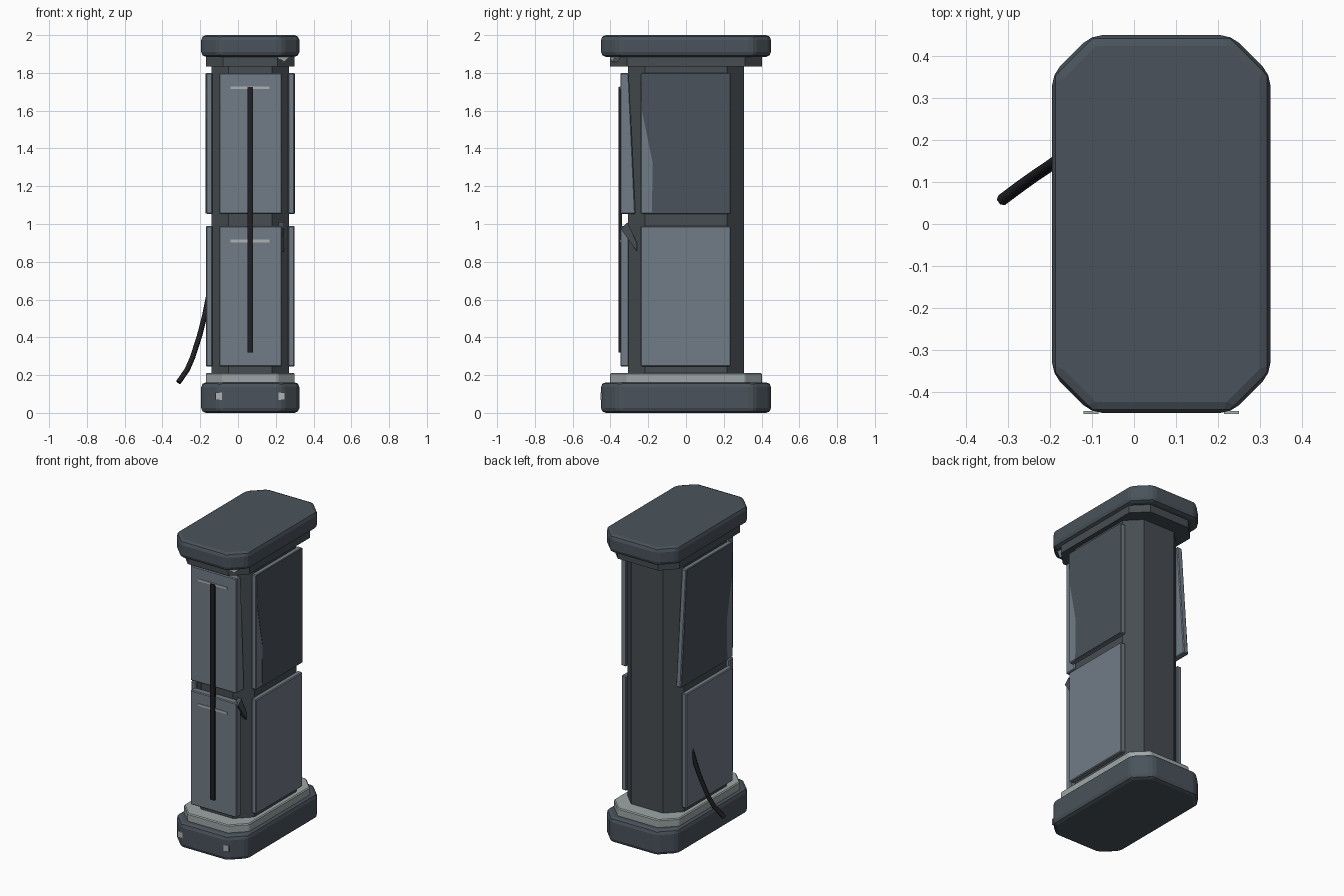
import bpy, bmesh
from mathutils import Vector

if "Cube" in bpy.data.objects:
    bpy.data.objects.remove(bpy.data.objects["Cube"])

CX = 0.065  # centre line of the tower


def mat(name, col):
    m = bpy.data.materials.new(name)
    m.diffuse_color = (*col, 1)
    m.use_nodes = True
    m.node_tree.nodes["Principled BSDF"].inputs["Base Color"].default_value = m.diffuse_color
    return m


SLAB = mat("slate", (0.068, 0.086, 0.104))
COLUMN = mat("dark grey", (0.062, 0.074, 0.084))
PANEL = mat("steel grey", (0.165, 0.2, 0.24))
TRIM = mat("light grey", (0.34, 0.38, 0.385))
BLACK = mat("black", (0.014, 0.014, 0.018))
MARK = mat("pale grey", (0.42, 0.45, 0.46))


def finish(bm, name, material, bevel=0, seg=1):
    bmesh.ops.recalc_face_normals(bm, faces=bm.faces)
    if bevel:
        bmesh.ops.bevel(bm, geom=bm.edges[:], offset=bevel, segments=seg,
                        profile=0.5, affect='EDGES', clamp_overlap=True)
    me = bpy.data.meshes.new(name)
    bm.to_mesh(me)
    bm.free()
    ob = bpy.data.objects.new(name, me)
    bpy.context.collection.objects.link(ob)
    me.materials.append(material)
    return ob


def prism(name, pts, direction, material, bevel=0, seg=1):
    """Extrude a flat outline along a direction."""
    bm = bmesh.new()
    f = bm.faces.new([bm.verts.new(p) for p in pts])
    r = bmesh.ops.extrude_face_region(bm, geom=[f])
    vs = [v for v in r['geom'] if isinstance(v, bmesh.types.BMVert)]
    bmesh.ops.translate(bm, verts=vs, vec=Vector(direction))
    # keep the starting cap if extrusion dropped it
    if len(bm.faces) < len(pts) + 2:
        start = [v for v in bm.verts if v not in vs]
        bmesh.ops.contextual_create(bm, geom=start)
    return finish(bm, name, material, bevel, seg)


def octagon(name, hx, hy, c, z0, z1, material, bevel=0, seg=1):
    q = [(hx, hy - c), (hx - c, hy), (c - hx, hy), (-hx, hy - c),
         (-hx, c - hy), (c - hx, -hy), (hx - c, -hy), (hx, c - hy)]
    return prism(name, [(CX + x, y, z0) for x, y in q], (0, 0, z1 - z0), material, bevel, seg)


def box(name, lo, hi, material, bevel=0, tweak=None):
    bm = bmesh.new()
    bmesh.ops.create_cube(bm, size=1)
    for v in bm.verts:
        v.co = Vector([lo[i] if v.co[i] < 0 else hi[i] for i in range(3)])
        if tweak:
            tweak(v.co)
    return finish(bm, name, material, bevel)


# End slabs, trims and column
octagon("base_slab", 0.26, 0.45, 0.093, 0, 0.162, SLAB, 0.026, 2)
octagon("top_slab", 0.26, 0.45, 0.093, 1.885, 2.0, SLAB, 0.026, 2)
octagon("base_trim", 0.235, 0.402, 0.09, 0.155, 0.212, TRIM, 0.006)
octagon("top_collar", 0.235, 0.402, 0.09, 1.835, 1.89, COLUMN)
octagon("column", 0.205, 0.308, 0.09, 0.2, 1.85, COLUMN)


# Bent panels: deeper lower back edge in front, swung rear corner on the left
def bend_front(co):
    if co.y > -0.32 and co.z < 1.2:
        co.y += 0.035


def bend_left(co):
    if co.y > 0 and co.z < 1.2:
        co.y += 0.06


for row, z0, z1 in (("lower", 0.245, 0.99), ("upper", 1.053, 1.8)):
    up = row == "upper"
    box(row + "_front_panel", (-0.1, -0.348, z0), (0.233, -0.303, z1), PANEL, 0.005,
        bend_front if up else None)
    box(row + "_right_panel", (0.265, -0.24, z0), (0.299, 0.237, z1), PANEL, 0.005)
    box(row + "_left_panel", (-0.169, -0.24, z0), (-0.135, 0.237, z1), PANEL, 0.005,
        bend_left if up else None)

# Dark sheets covering most of the upper side panels
for side, x, dx, rear in (("right", 0.298, 0.003, 0), ("left", -0.168, -0.003, 0.058)):
    outline = [(-0.238, 1.798), (-0.233, 1.6), (-0.176, 1.32), (-0.181, 1.055),
               (0.233 + rear, 1.055), (0.233, 1.798)]
    prism(side + "_dark_sheet", [(x, y, z) for y, z in outline], (dx, 0, 0), SLAB)

# Front strip and pale marks
box("front_strip", (0.05, -0.357, 0.32), (0.08, -0.34, 1.725), BLACK)
for i, z in enumerate((0.91, 1.722)):
    box("front_line_%d" % i, (-0.04, -0.352, z - 0.007), (0.167, -0.345, z + 0.007), MARK)
for i, s in enumerate((-1, 1)):
    x = CX + s * 0.167
    box("base_light_%d" % i, (x - 0.018, -0.453, 0.067), (x + 0.018, -0.445, 0.107), MARK)

# Torn flap by the lower front panel and shard under the top slab
prism("torn_flap", [(0.215, -0.345, 0.975), (0.215, -0.31, 1.01), (0.215, -0.26, 0.9),
                    (0.215, -0.26, 0.855)], (0.028, 0, 0), COLUMN)
prism("top_shard", [(0.2, -0.405, 1.886), (0.275, -0.375, 1.886), (0.245, -0.39, 1.858)],
      (0, 0.03, 0), TRIM)

# Loose cable on the left
path = [(-0.155, 0.17, 0.62), (-0.175, 0.157, 0.52), (-0.203, 0.137, 0.41),
        (-0.24, 0.112, 0.295), (-0.268, 0.092, 0.23), (-0.315, 0.057, 0.162)]
cu = bpy.data.curves.new("loose_cable", 'CURVE')
cu.dimensions = '3D'
cu.bevel_depth = 0.014
cu.bevel_resolution = 1
cu.use_fill_caps = True
sp = cu.splines.new('POLY')
sp.points.add(len(path) - 1)
for p, co in zip(sp.points, path):
    p.co = (*co, 1)
    p.radius = 1
cu.materials.append(BLACK)
bpy.context.collection.objects.link(bpy.data.objects.new("loose_cable", cu))
